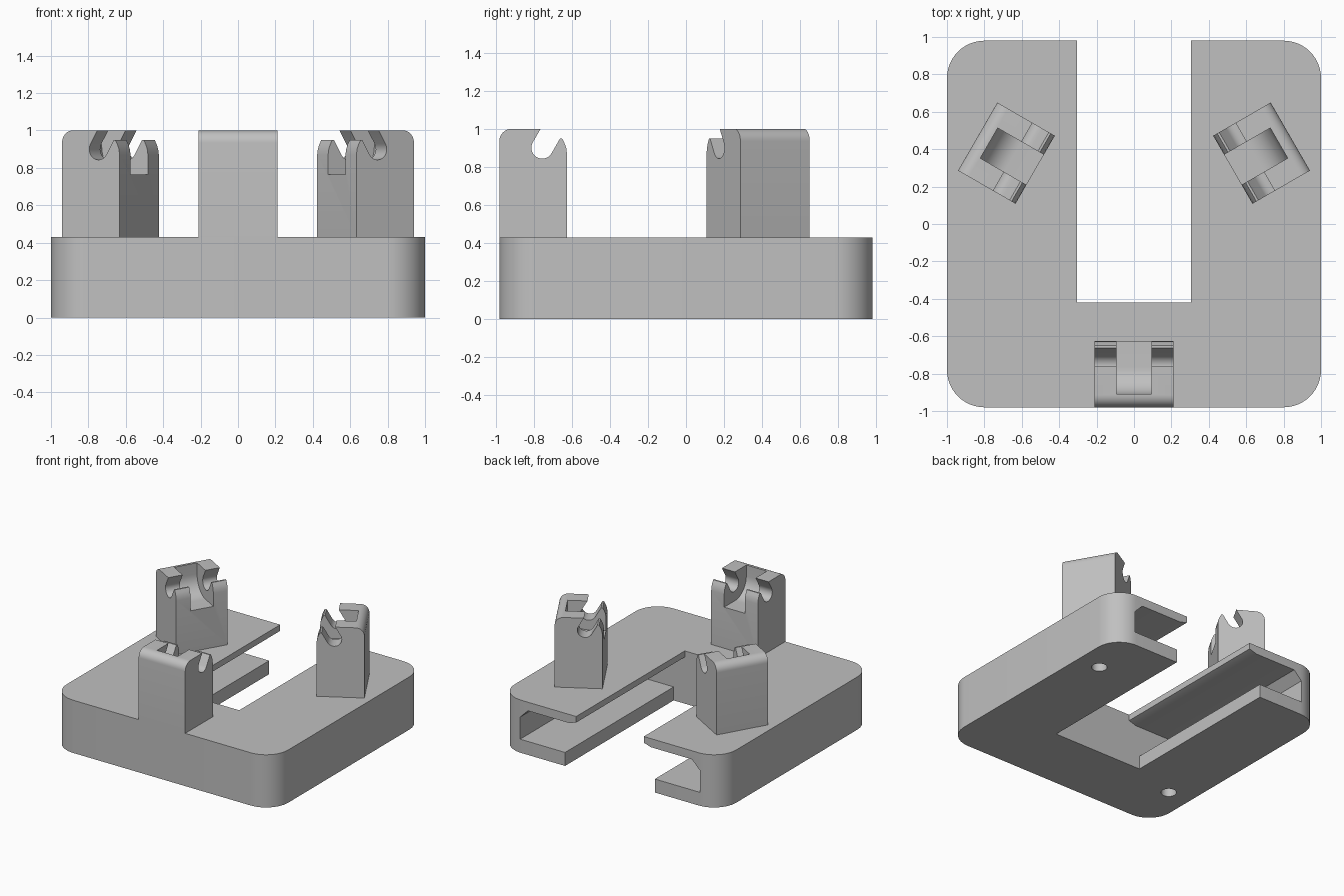
import bpy, bmesh
from math import sin, cos, radians
from mathutils import Matrix, Vector

cube = bpy.data.objects.get("Cube")
if cube:
    bpy.data.objects.remove(cube, do_unlink=True)

GREY = (0.53, 0.53, 0.53, 1)
mat = bpy.data.materials.new("plain grey")
mat.use_nodes = True
mat.diffuse_color = GREY
mat.node_tree.nodes["Principled BSDF"].inputs["Base Color"].default_value = GREY


def arc(cx, cy, r, start, end, steps=12):
    """Points along an arc, angles in degrees."""
    angles = [radians(start + (end - start) * i / steps) for i in range(steps + 1)]
    return [(cx + r * cos(a), cy + r * sin(a)) for a in angles]


def prism(name, profile, axis, low, high):
    """Closed profile extruded along one axis from low to high."""
    place = {"x": lambda u, v: (low, u, v),
             "y": lambda u, v: (u, low, v),
             "z": lambda u, v: (u, v, low)}[axis]
    bm = bmesh.new()
    face = bm.faces.new([bm.verts.new(place(u, v)) for u, v in profile])
    moved = bmesh.ops.extrude_face_region(bm, geom=[face])["geom"]
    step = Vector([(high - low) * (a == axis) for a in "xyz"])
    bmesh.ops.translate(bm, vec=step, verts=[v for v in moved if isinstance(v, bmesh.types.BMVert)])
    bmesh.ops.recalc_face_normals(bm, faces=bm.faces)
    mesh = bpy.data.meshes.new(name)
    bm.to_mesh(mesh)
    bm.free()
    mesh.materials.append(mat)
    ob = bpy.data.objects.new(name, mesh)
    bpy.context.collection.objects.link(ob)
    return ob


def activate(ob):
    bpy.ops.object.select_all(action="DESELECT")
    ob.select_set(True)
    bpy.context.view_layer.objects.active = ob


def cut(ob, cutter):
    """Subtract the cutter and throw it away."""
    cutter.hide_render = True
    mod = ob.modifiers.new("cut", "BOOLEAN")
    mod.operation, mod.solver, mod.object = "DIFFERENCE", "EXACT", cutter
    activate(ob)
    bpy.ops.object.modifier_apply(modifier=mod.name)
    bpy.data.objects.remove(cutter, do_unlink=True)


def smooth(ob):
    activate(ob)
    bpy.ops.object.shade_smooth_by_angle(angle=radians(30))


# Base block with rounded corners
X, Y, R, TOP = 1.0, 0.98, 0.2, 0.43
outline = []
for i, (sx, sy) in enumerate([(1, 1), (-1, 1), (-1, -1), (1, -1)]):
    outline += arc(sx * (X - R), sy * (Y - R), R, 90 * i, 90 * i + 90)
base = prism("base", outline, "z", 0, TOP)

# Open channel, undercut inside both arms
half = [(0.405, -0.1), (0.405, 0.11), (0.81, 0.11), (0.81, 0.29),
        (0.74, 0.36), (0.37, 0.36), (0.305, 0.38), (0.305, 0.6)]
channel = half + [(-x, z) for x, z in reversed(half)]
cut(base, prism("channel_cutter", channel, "y", -0.42, 1.2))

# Two blind holes underneath
for side in (1, -1):
    ring = arc(side * 0.8, side * 0.55, 0.058, 0, 345, 23)
    cut(base, prism("hole_cutter", ring, "z", -0.1, 0.09))
smooth(base)

# Clip post: rounded outer edge, slanted pin notch, lower inner lip
pin_y, pin_z, pin_r = -0.755, 0.9, 0.057
post_side = [(-0.98, TOP)]
post_side += arc(-0.915, 0.935, 0.065, 180, 90, 8)
post_side += [(-0.763, 1.0)]
post_side += arc(pin_y, pin_z, pin_r, 150, 330, 16)
post_side += [(-0.662, 0.948), (-0.65, 0.948)]
post_side += [(-0.638, 0.925), (-0.629, 0.9), (-0.625, 0.87), (-0.625, TOP)]

# Pocket between the cheeks, with a curved back
pocket_side = [(-0.91, 1.2)] + arc(-0.765, 0.91, 0.145, 180, 270) + [(-0.5, 0.765), (-0.5, 1.2)]

# Three posts spaced evenly around a shared centre
pivot = Vector((0, -0.015, 0))
for name, turn in (("front_post", 0), ("left_post", 120), ("right_post", -120)):
    post = prism(name, post_side, "x", -0.21, 0.21)
    cut(post, prism("pocket_cutter", pocket_side, "x", -0.093, 0.093))
    post.data.transform(Matrix.Translation(pivot) @ Matrix.Rotation(radians(turn), 4, "Z")
                        @ Matrix.Translation(-pivot))
    smooth(post)
